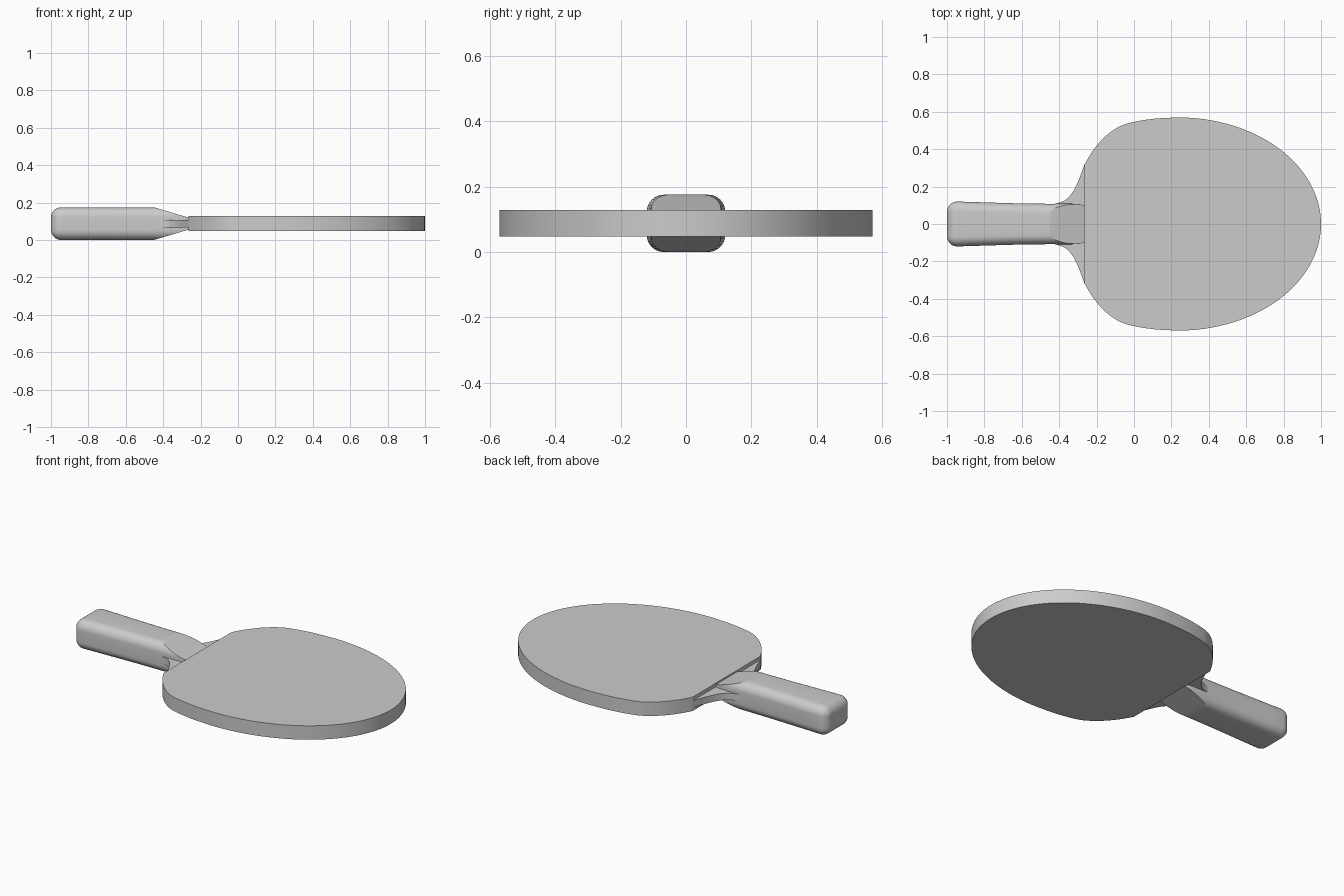
import bpy, bmesh, math
from mathutils import Vector

if "Cube" in bpy.data.objects:
    bpy.data.objects.remove(bpy.data.objects["Cube"])

MID = 0.0875      # mid-plane height
CUT = -0.265      # straight edge of the rubber
END_R = 0.055     # rounding of the handle end


def finish(name, bm):
    bmesh.ops.recalc_face_normals(bm, faces=bm.faces)
    me = bpy.data.meshes.new(name)
    bm.to_mesh(me)
    bm.free()
    ob = bpy.data.objects.new(name, me)
    bpy.context.collection.objects.link(ob)
    bpy.ops.object.select_all(action='DESELECT')
    ob.select_set(True)
    bpy.context.view_layer.objects.active = ob
    bpy.ops.object.shade_smooth_by_angle(angle=math.radians(25))
    return ob


def smooth_path(pts, n=6):
    """Catmull-Rom curve through 2D points."""
    p = [Vector(q) for q in pts]
    p = [2 * p[0] - p[1]] + p + [2 * p[-1] - p[-2]]
    out = []
    for a, b, c, d in zip(p, p[1:], p[2:], p[3:]):
        for i in range(n):
            t = i / n
            out.append(0.5 * (2 * b + (c - a) * t + (2 * a - 5 * b + 4 * c - d) * t * t
                              + (3 * b - a - 3 * c + d) * t ** 3))
    return out + [p[-2]]


def slab(name, half, z0, z1):
    """Extrude a half outline mirrored across y = 0."""
    outline = [(x, y) for x, y in half] + [(x, -y) for x, y in reversed(half) if y > 1e-4]
    bm = bmesh.new()
    f = bm.faces.new([bm.verts.new((x, y, z0)) for x, y in outline])
    ext = bmesh.ops.extrude_face_region(bm, geom=[f])
    for v in ext['geom']:
        if isinstance(v, bmesh.types.BMVert):
            v.co.z = z1
    return finish(name, bm)


# Half outline: elliptical head, then shoulder and neck
head = [(0.235 + 0.765 * math.cos(a), 0.57 * math.sin(a))
        for a in (math.pi / 2 * i / 32 for i in range(32))]
shoulder = smooth_path([(0.235, 0.57), (0.10, 0.562), (-0.02, 0.541), (-0.09, 0.515),
                        (-0.16, 0.462), (-0.22, 0.392), (CUT, 0.318)])
neck = smooth_path([(CUT, 0.318), (-0.295, 0.237), (-0.325, 0.175), (-0.365, 0.13),
                    (-0.42, 0.109), (-0.5, 0.095)])
face = head + [tuple(p) for p in shoulder]

slab("blade_core", face + [tuple(p) for p in neck[1:]], MID - 0.02, MID + 0.02)
slab("rubber_top", face, MID + 0.02, 0.129)
slab("rubber_bottom", face, 0.047, MID - 0.02)


# Handle: lofted rounded-rectangle sections with a rounded butt
def section(bm, x, hw, hh, r):
    ring = []
    for k, (sy, sz) in enumerate([(1, 1), (-1, 1), (-1, -1), (1, -1)]):
        for i in range(9):
            a = math.pi / 2 * (k + i / 8)
            ring.append(bm.verts.new((x, sy * (hw - r) + r * math.cos(a),
                                      MID + sz * (hh - r) + r * math.sin(a))))
    return ring


specs = []
for i in range(9):
    a = math.pi / 2 * i / 8
    inset = END_R * (1 - math.sin(a))
    specs.append((-1 + END_R * (1 - math.cos(a)), 0.12 - inset, MID - inset,
                  max(0.052 - inset, 0.004)))
specs += [(x, w, MID, 0.052) for x, w in
          [(-0.85, 0.117), (-0.75, 0.114), (-0.65, 0.111), (-0.55, 0.109),
           (-0.45, 0.108), (-0.35, 0.109), (-0.30, 0.107), (CUT, 0.100)]]
bm = bmesh.new()
rings = [section(bm, *s) for s in specs]
for r0, r1 in zip(rings, rings[1:]):
    for i in range(len(r0)):
        j = (i + 1) % len(r0)
        bm.faces.new((r0[i], r0[j], r1[j], r1[i]))
bm.faces.new(rings[0])
bm.faces.new(rings[-1])
# Sloped cuts above and below, towards the blade
for s in (1, -1):
    geom = bm.verts[:] + bm.edges[:] + bm.faces[:]
    cut = bmesh.ops.bisect_plane(bm, geom=geom, plane_co=(-0.45, 0, MID + s * MID),
                                 plane_no=(0.055, 0, s * 0.185), clear_outer=True)
    edges = [e for e in cut['geom_cut'] if isinstance(e, bmesh.types.BMEdge) and e.is_boundary]
    bmesh.ops.holes_fill(bm, edges=edges, sides=0)
finish("handle", bm)
